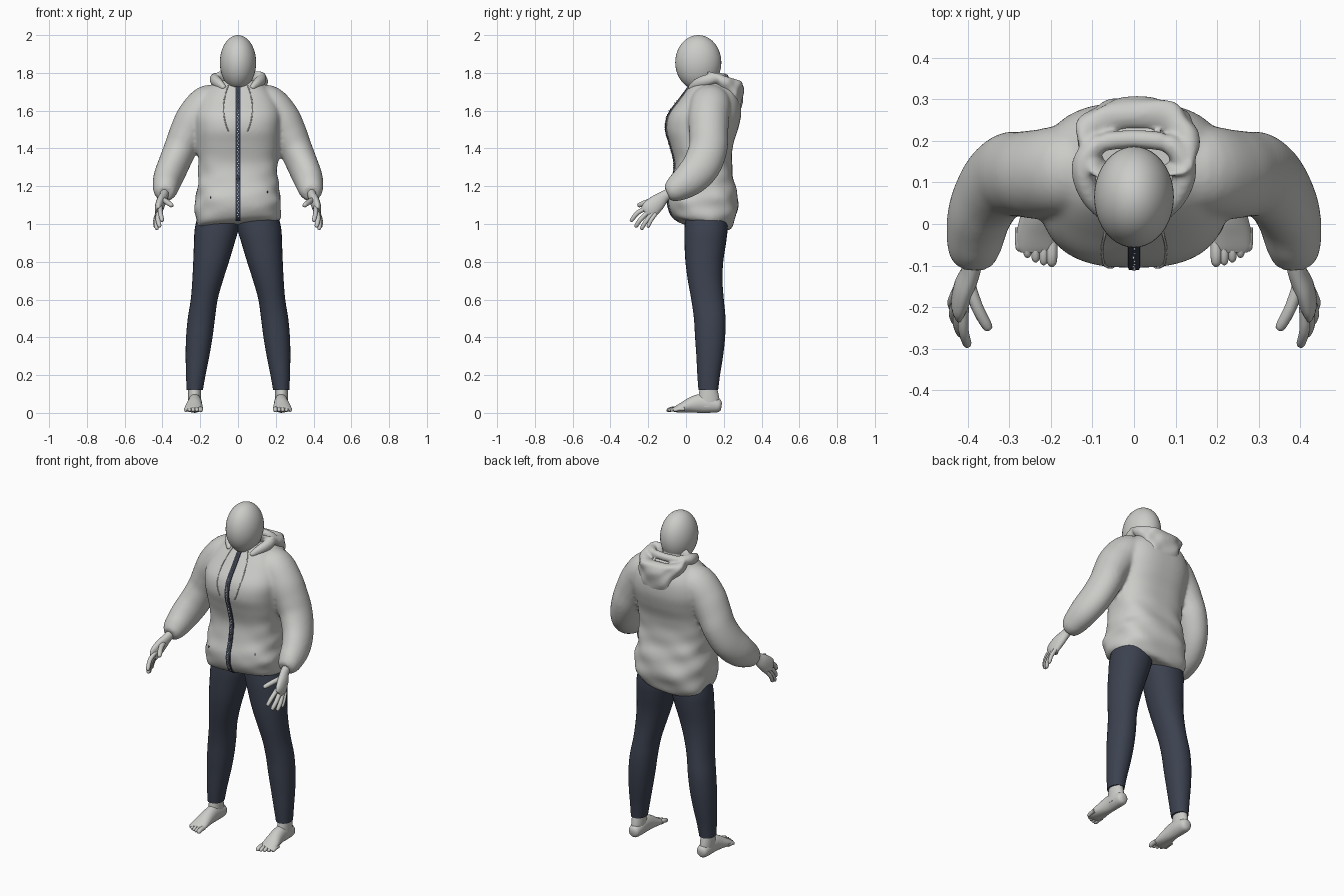
import bpy, bmesh, math
from mathutils import Vector

if "Cube" in bpy.data.objects:
    bpy.data.objects.remove(bpy.data.objects["Cube"], do_unlink=True)


def material(name, rgb):
    m = bpy.data.materials.new(name)
    m.use_nodes = True
    m.diffuse_color = (*rgb, 1)
    m.node_tree.nodes["Principled BSDF"].inputs["Base Color"].default_value = (*rgb, 1)
    return m


GREY = material("light grey", (0.6, 0.6, 0.58))
NAVY = material("dark navy", (0.045, 0.054, 0.08))


def dense(rings, steps):
    """Catmull-Rom interpolation of a list of equal-length tuples."""
    out = []
    for i in range(len(rings) - 1):
        a, b, c, d = (rings[min(max(i + k, 0), len(rings) - 1)] for k in (-1, 0, 1, 2))
        for s in range(steps):
            t = s / steps
            out.append([q + t / 2 * (r - p + t * (2 * p - 5 * q + 4 * r - e + t * (3 * q - p - 3 * r + e)))
                        for p, q, r, e in zip(a, b, c, d)])
    out.append(list(rings[-1]))
    return out


def power(v, p):
    return math.copysign(abs(v) ** (2 / p), v)


def finish(name, bm, mat, mirror=False, blend=0):
    """Make the object; blend is a voxel size that fuses overlapping shapes."""
    bmesh.ops.recalc_face_normals(bm, faces=bm.faces)
    mesh = bpy.data.meshes.new(name)
    bm.to_mesh(mesh)
    bm.free()
    mesh.materials.append(mat)
    ob = bpy.data.objects.new(name, mesh)
    bpy.context.collection.objects.link(ob)
    for o in bpy.context.selected_objects:
        o.select_set(False)
    ob.select_set(True)
    bpy.context.view_layer.objects.active = ob
    bpy.ops.object.shade_smooth_by_angle(angle=math.radians(50))
    if mirror:
        ob.modifiers.new("Mirror", "MIRROR")
    if blend:
        fuse = ob.modifiers.new("Fuse", "REMESH")
        fuse.mode = "VOXEL"
        fuse.voxel_size = blend
        fuse.use_smooth_shade = True
        soft = ob.modifiers.new("Soften", "SMOOTH")
        soft.factor = 0.5
        soft.iterations = 6


def sweep(bm, rings, n=24, steps=4, flat=False, p=2, wave=None):
    """Skin rings of (x, y, z, radius a, radius b[, tilt, roll])."""
    rs = dense(rings, steps)
    loops = []
    for i, r in enumerate(rs):
        c = Vector(r[:3])
        t = Vector((0, 0, 1)) if flat else (
            Vector(rs[min(i + 1, len(rs) - 1)][:3]) - Vector(rs[max(i - 1, 0)][:3])).normalized()
        u = Vector((0, 0, 1) if abs(t.x) > 0.95 else (1, 0, 0))
        u = (u - t * t.dot(u)).normalized()
        v = t.cross(u)
        loop = []
        for k in range(n):
            a = 2 * math.pi * k / n
            s = 1 + (wave(a, c.z) if wave else 0)
            co = c + u * (r[3] * s * power(math.cos(a), p)) + v * (r[4] * s * power(math.sin(a), p))
            if len(r) > 5:
                co.z += r[6] * (co.x - c.x) - r[5] * (co.y - c.y)
            loop.append(bm.verts.new(co))
        loops.append(loop)
    for l, m in zip(loops, loops[1:]):
        for k in range(n):
            bm.faces.new((l[k], l[k - 1], m[k - 1], m[k]))
    bm.faces.new(loops[0])
    bm.faces.new(loops[-1])


def sweep_pair(bm, rings, **kw):
    """The same sweep on the left and the right."""
    for side in (1, -1):
        sweep(bm, [(side * r[0], *r[1:]) for r in rings], **kw)


def loft(name, rings, mat, mirror=False, **kw):
    bm = bmesh.new()
    sweep(bm, rings, **kw)
    finish(name, bm, mat, mirror)


def digit(bm, base, mid, tip, r):
    """One finger or toe with a rounded end."""
    b, m, t = Vector(base), Vector(mid), Vector(tip)
    e = t + (t - m).normalized() * r * 0.7
    sweep(bm, [(*b, r, r), (*m, r, r), (*t, r * .85, r * .85), (*e, r * .25, r * .25)], n=10, steps=3)


# Head and neck
bm = bmesh.new()
bmesh.ops.create_uvsphere(bm, u_segments=40, v_segments=24, radius=1)
for v in bm.verts:
    v.co = Vector((v.co.x * 0.096, 0.065 + v.co.y * 0.122, 1.855 + v.co.z * 0.145))
finish("head", bm, GREY)
loft("neck", [(0, .115, 1.68, .07, .07), (0, .1, 1.82, .065, .07)], GREY, flat=True)

# Jacket body: z, front y, back y, half width, hem tilt, hem roll
BODY = [(.993, -.045, .215, .207, .18, .08), (1.01, -.07, .24, .219, .18, .08), (1.06, -.09, .266, .226, .14, .06),
        (1.13, -.093, .275, .226, .07, .03), (1.22, -.072, .257, .212, 0, 0), (1.32, -.06, .242, .21, 0, 0),
        (1.42, -.084, .25, .218, 0, 0), (1.5, -.105, .275, .225, 0, 0), (1.58, -.092, .292, .23, 0, 0),
        (1.66, -.035, .287, .205, 0, 0), (1.72, .01, .26, .16, 0, 0), (1.76, .04, .22, .1, 0, 0)]
body = [(0, (f + b) / 2, z, w, (b - f) / 2, t, r) for z, f, b, w, t, r in BODY]
P = 2.65


def folds(a, z):
    reach = max((1 + math.sin(a)) / 2, 0.8 * abs(math.cos(a)))
    low = max(0, min(1, (1.42 - z) / 0.2))
    return reach * low * (0.022 * math.sin(5 * a + 38 * z) + 0.018 * math.sin(3 * a - 60 * z))


# Body and sleeves fused into one jacket
bm = bmesh.new()
sweep(bm, body, n=64, steps=6, flat=True, p=P, wave=folds)
sweep_pair(bm, [(.08, .13, 1.675, .06, .075), (.16, .13, 1.645, .092, .105), (.225, .12, 1.56, .102, .108),
                (.27, .12, 1.48, .094, .103), (.305, .117, 1.4, .087, .102), (.343, .083, 1.31, .082, .101),
                (.372, .023, 1.24, .077, .092), (.384, -.047, 1.19, .067, .072),
                (.386, -.082, 1.17, .055, .055), (.387, -.1, 1.162, .04, .04)], n=36, steps=5)
finish("jacket", bm, GREY, blend=.01)
SURF = dense(body, 6)


def front(x, z):
    """Jacket front at a given x and height."""
    r = min(SURF, key=lambda q: abs(q[2] + q[5] * q[4] - z))
    return r[1] - r[4] * max(0, 1 - (abs(x) / r[3]) ** P) ** (1 / P)


# Zip tape, teeth and pull
tape = [(0, r[1] - r[4], r[2] + r[5] * r[4], .014, .006) for r in SURF if r[2] < 1.74]
loft("zip_tape", tape, NAVY, n=12, steps=1, flat=True, p=5)
bm = bmesh.new()
for i in range(68):
    z = 1.04 + i * 0.01
    res = bmesh.ops.create_cube(bm, size=0.005)
    bmesh.ops.translate(bm, verts=res["verts"], vec=(0.0015 * (-1) ** i, front(0, z) - .0055, z))
finish("zip_teeth", bm, GREY)
y = front(0, 1.25)
loft("zip_pull", [(0, y - .01, 1.26, .008, .004), (0, y - .012, 1.22, .006, .003)], NAVY, n=8)

# Hood cords and pocket eyelets
bm = bmesh.new()
cord = dense([(.05, 1.735), (.066, 1.69), (.077, 1.62), (.068, 1.54), (.05, 1.49)], 5)
sweep_pair(bm, [(x, front(x, z) - .001, z, .003, .003) for x, z in cord], n=8, steps=2)
finish("hood_cords", bm, GREY)
bm = bmesh.new()
for x, z in ((-.145, 1.14), (.155, 1.17)):
    sweep(bm, [(x, front(x, z), z - .006, .003, .005), (x, front(x, z), z + .006, .003, .005)], n=8, steps=1)
finish("pocket_eyelets", bm, NAVY)

# Hands: wrist, palm, four fingers and thumb
bm = bmesh.new()
sweep(bm, [(.387, -.06, 1.175, .025, .028), (.392, -.11, 1.15, .023, .029), (.408, -.15, 1.115, .025, .043),
           (.42, -.19, 1.078, .021, .048), (.422, -.212, 1.058, .012, .037)], n=20)
for base, mid, tip, r in (((.41, -.2, 1.09), (.411, -.255, 1.06), (.402, -.288, 1.02), .0125),
                          ((.42, -.195, 1.07), (.424, -.24, 1.025), (.416, -.264, .99), .0125),
                          ((.426, -.18, 1.055), (.434, -.215, 1.01), (.43, -.234, .977), .012),
                          ((.428, -.16, 1.055), (.438, -.185, 1.02), (.438, -.2, .988), .011),
                          ((.4, -.135, 1.13), (.378, -.2, 1.118), (.353, -.247, 1.1), .0145)):
    digit(bm, base, mid, tip, r)
finish("hands", bm, GREY, True)

# Trouser legs: z, inner x, outer x, front y, back y
LEG = [(.12, .186, .272, .066, .17), (.2, .172, .275, .06, .18), (.3, .152, .277, .055, .196),
       (.4, .135, .275, .048, .207), (.5, .122, .266, .042, .209), (.6, .108, .25, .028, .2),
       (.7, .08, .242, .01, .193), (.8, .048, .237, -.003, .197), (.9, .018, .233, -.008, .212),
       (.98, -.004, .228, -.008, .22), (1.1, -.02, .2, .0, .215)]
loft("trouser_legs", [((i + o) / 2, (f + b) / 2, z, (o - i) / 2, (b - f) / 2) for z, i, o, f, b in LEG],
     NAVY, mirror=True, n=32, flat=True, p=2.15)

# Feet: ankle, sole and toes
bm = bmesh.new()
sweep(bm, [(.23, .115, .03, .034, .065), (.23, .12, .08, .035, .056), (.23, .118, .15, .034, .042)], flat=True)
sweep(bm, [(.228, .188, .035, .015, .018), (.228, .175, .037, .032, .034), (.228, .13, .045, .037, .045),
           (.228, .08, .05, .037, .05), (.23, .03, .042, .041, .042), (.234, -.02, .028, .048, .027),
           (.235, -.055, .019, .047, .016), (.235, -.068, .017, .038, .01)])
for i in range(5):
    x, y = .198 + i * .0195, -.094 + i * i * .0022
    digit(bm, (x, y + .05, .021), (x, y + .02, .02), (x, y, .014), .0135 if i == 0 else .0105)
finish("feet", bm, GREY, True)

# Hood lying on the back, fused with its collar roll
HOOD = [(.235, 1.575, .04, .03, 0), (.238, 1.595, .075, .048, .1), (.232, 1.65, .108, .067, .2),
        (.222, 1.71, .13, .08, .2), (.205, 1.755, .143, .095, .25), (.195, 1.783, .138, .098, .3),
        (.187, 1.788, .118, .08, .3), (.18, 1.77, .095, .055, .3), (.17, 1.73, .075, .04, .3)]
bm = bmesh.new()
sweep(bm, [(.008, *r, 0) for r in HOOD], n=48, flat=True, p=2.7,
      wave=lambda a, z: .05 * math.sin(4 * a + 30 * z) + .03 * math.sin(7 * a - 60 * z))
sweep_pair(bm, [(.07, .02, 1.715, .014, .018), (.1, .06, 1.742, .024, .028), (.12, .11, 1.76, .028, .032),
                (.118, .155, 1.772, .028, .028), (.08, .195, 1.775, .024, .024), (-.001, .205, 1.775, .022, .022)],
           n=16, steps=5)
finish("hood", bm, GREY, blend=.007)
